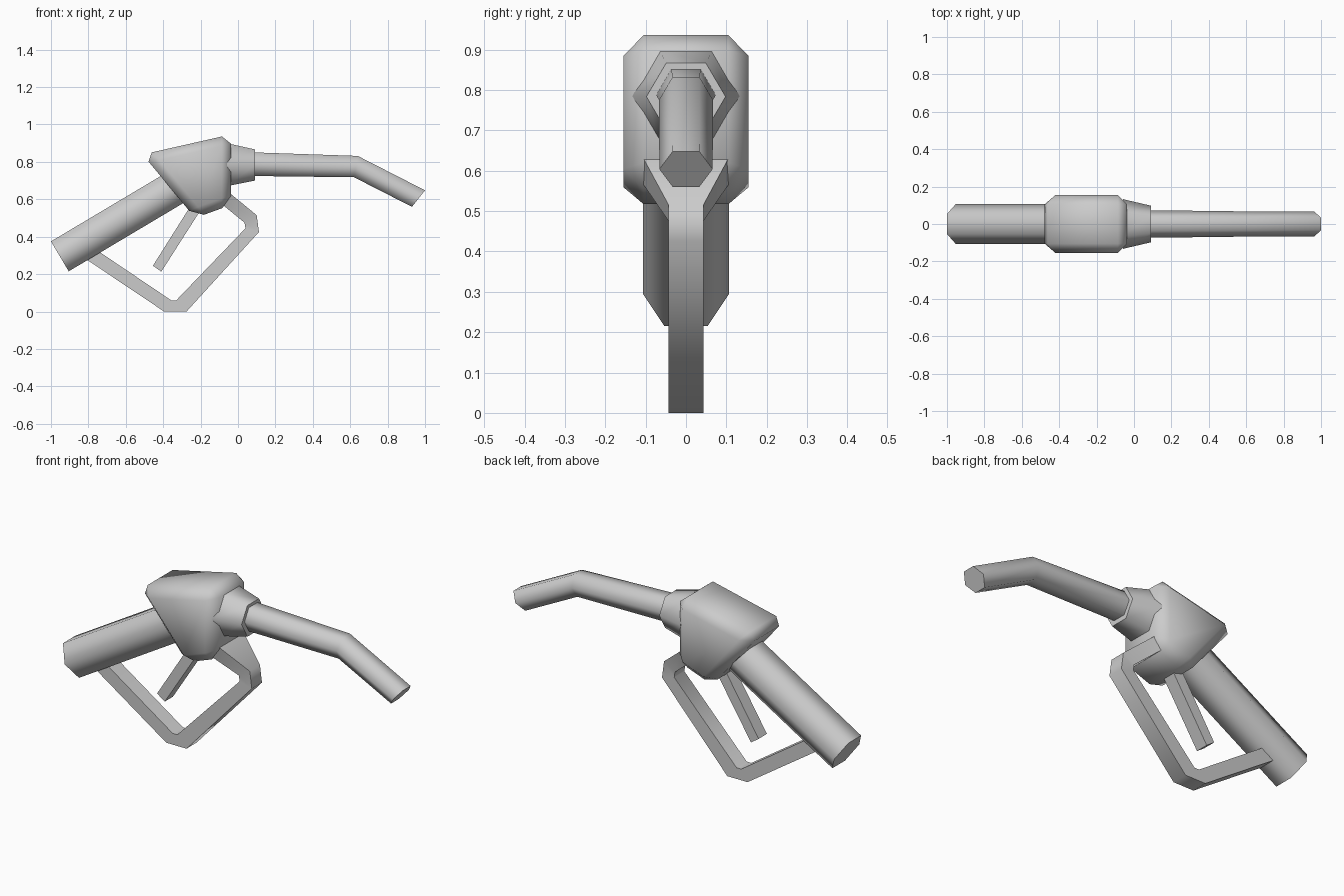
import bpy
import bmesh
import math
from mathutils import Vector

cube = bpy.data.objects.get("Cube")
if cube:
    bpy.data.objects.remove(cube, do_unlink=True)

# Single plain grey for the whole model
grey = bpy.data.materials.new("light_grey")
grey.use_nodes = True
colour = (0.6, 0.6, 0.6, 1)
grey.diffuse_color = colour
grey.node_tree.nodes["Principled BSDF"].inputs["Base Color"].default_value = colour


def loft(name, stations, hexagon=False, bevel=0):
    """Skin box or hexagon sections, each given as (top xz, bottom xz, half width)."""
    bm = bmesh.new()
    rings = []
    for (tx, tz), (bx, bz), w in stations:
        top, low = Vector((tx, 0, tz)), Vector((bx, 0, bz))
        side = Vector((0, w, 0))
        if hexagon:
            mid = (top + low) / 2
            points = [top - side / 2, top + side / 2, mid + side,
                      low + side / 2, low - side / 2, mid - side]
        else:
            points = [top - side, top + side, low + side, low - side]
        rings.append([bm.verts.new(p) for p in points])
    for a, b in zip(rings, rings[1:]):
        for i in range(len(a)):
            j = (i + 1) % len(a)
            bm.faces.new((a[i], a[j], b[j], b[i]))
    bm.faces.new(rings[0])
    bm.faces.new(rings[-1])
    bmesh.ops.recalc_face_normals(bm, faces=bm.faces)
    if bevel:
        bmesh.ops.bevel(bm, geom=bm.edges[:], offset=bevel, segments=1,
                        affect='EDGES', profile=0.5)
    mesh = bpy.data.meshes.new(name)
    bm.to_mesh(mesh)
    bm.free()
    mesh.materials.append(grey)
    obj = bpy.data.objects.new(name, mesh)
    bpy.context.collection.objects.link(obj)
    bpy.ops.object.select_all(action='DESELECT')
    obj.select_set(True)
    bpy.context.view_layer.objects.active = obj
    bpy.ops.object.shade_smooth_by_angle(angle=math.radians(70))
    return obj


# Chamfered valve housing
loft("valve_body", [((-0.51, 0.84), (-0.229, 0.50), 0.155),
                    ((-0.037, 0.947), (-0.037, 0.57), 0.155)], bevel=0.05)

# Grip running down from the housing
loft("handle", [((-1.0, 0.375), (-0.905, 0.215), 0.107),
                ((-0.37, 0.75), (-0.275, 0.59), 0.107)], hexagon=True)

# Tapered collar and bent spout
loft("collar", [((-0.06, 0.90), (-0.06, 0.67), 0.133),
                ((0.09, 0.867), (0.09, 0.70), 0.098)], hexagon=True)
loft("spout", [((0.05, 0.852), (0.05, 0.725), 0.074),
               ((0.64, 0.832), (0.62, 0.718), 0.067),
               ((1.0, 0.648), (0.93, 0.56), 0.066)], hexagon=True)

# Hand guard, flared where it meets the housing
loft("hand_guard", [((-0.04, 0.63), (-0.075, 0.565), 0.105),
                    ((0.10, 0.515), (0.035, 0.475), 0.043),
                    ((0.112, 0.425), (0.04, 0.445), 0.043),
                    ((-0.275, 0.0), (-0.33, 0.06), 0.043),
                    ((-0.395, 0.0), (-0.357, 0.06), 0.043),
                    ((-0.82, 0.285), (-0.78, 0.345), 0.043)])

# Squeeze lever
loft("trigger", [((-0.455, 0.245), (-0.41, 0.213), 0.035),
                 ((-0.25, 0.57), (-0.195, 0.55), 0.035)])
